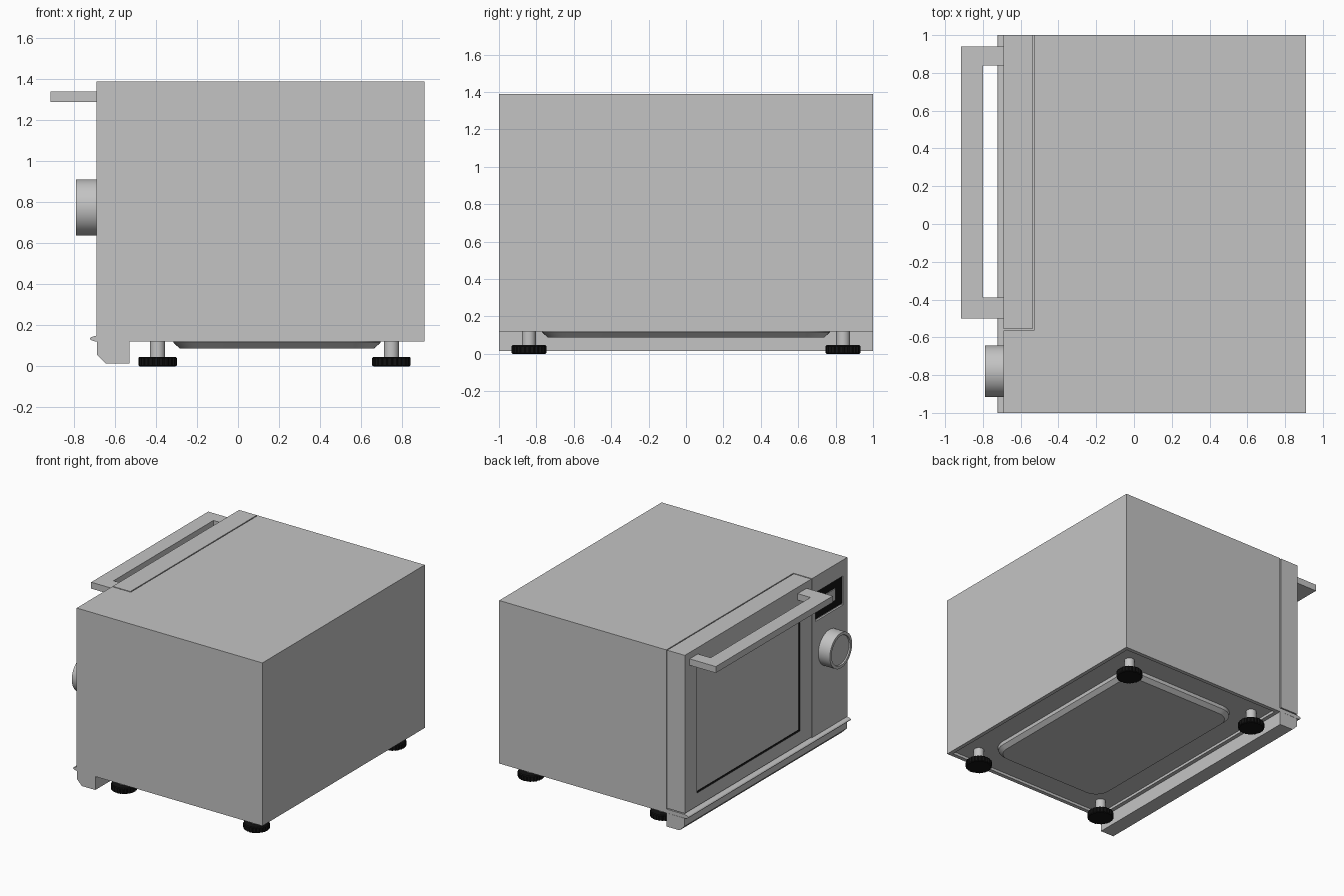
import bpy, bmesh, math
from mathutils import Matrix

if "Cube" in bpy.data.objects:
    bpy.data.objects.remove(bpy.data.objects["Cube"])


def material(name, rgb):
    m = bpy.data.materials.new(name)
    m.diffuse_color = (*rgb, 1)
    m.use_nodes = True
    m.node_tree.nodes["Principled BSDF"].inputs["Base Color"].default_value = m.diffuse_color
    return m


STEEL = material("steel grey", (0.55, 0.55, 0.55))
BLACK = material("rubber black", (0.006, 0.006, 0.006))


def finish(name, bm, mat, smooth=False):
    bmesh.ops.recalc_face_normals(bm, faces=bm.faces)
    me = bpy.data.meshes.new(name)
    bm.to_mesh(me)
    bm.free()
    me.materials.append(mat)
    ob = bpy.data.objects.new(name, me)
    bpy.context.collection.objects.link(ob)
    bpy.context.view_layer.objects.active = ob
    for o in bpy.context.selected_objects:
        o.select_set(False)
    ob.select_set(True)
    if smooth:
        bpy.ops.object.shade_smooth_by_angle(angle=math.radians(35))
    return ob


def prism(name, pts, axis, lo, hi, mat):
    """Extrude a closed outline: (x, y) along z, or (x, z) along y."""
    bm = bmesh.new()
    put = (lambda a, b, h: (a, b, h)) if axis == 'z' else (lambda a, b, h: (a, h, b))
    f = bm.faces.new([bm.verts.new(put(a, b, lo)) for a, b in pts])
    ext = bmesh.ops.extrude_face_region(bm, geom=[f])['geom']
    d = hi - lo
    bmesh.ops.translate(bm, verts=[v for v in ext if isinstance(v, bmesh.types.BMVert)],
                        vec=(0, 0, d) if axis == 'z' else (0, d, 0))
    return finish(name, bm, mat)


def box(name, x, y, z, mat):
    pts = [(x[0], y[0]), (x[1], y[0]), (x[1], y[1]), (x[0], y[1])]
    return prism(name, pts, 'z', z[0], z[1], mat)


def cut(ob, cutter):
    """Sink a recess into a part; the walls take the cutter's colour."""
    mod = ob.modifiers.new("recess", 'BOOLEAN')
    mod.operation, mod.object, mod.solver = 'DIFFERENCE', cutter, 'EXACT'
    mod.material_mode = 'TRANSFER'
    with bpy.context.temp_override(object=ob, active_object=ob, selected_objects=[ob]):
        bpy.ops.object.modifier_apply(modifier=mod.name)
    bpy.data.objects.remove(cutter)


def lathe(name, profile, n, matrix, mat, smooth=True, ribs=0.0):
    """Stack rings of (radius, height); ribs pulls in every other pair of points."""
    bm = bmesh.new()
    rings = []
    for r, h in profile:
        ring = []
        for i in range(n):
            a = 2 * math.pi * i / n
            k = r - (ribs if i % 4 > 1 else 0)
            ring.append(bm.verts.new((k * math.cos(a), k * math.sin(a), h)))
        rings.append(ring)
    for a, b in zip(rings, rings[1:]):
        for i in range(n):
            j = (i + 1) % n
            bm.faces.new((a[i], a[j], b[j], b[i]))
    bm.faces.new(rings[0])
    bm.faces.new(rings[-1])
    bm.transform(matrix)
    return finish(name, bm, mat, smooth)


FRONT, BACK, SEAM, SPLIT = -0.69, 0.91, -0.53, -0.565
BOT, TOP = 0.12, 1.39

# Cabinet: L-shaped footprint leaves room for the door
body = prism("cabinet", [(FRONT, -1), (BACK, -1), (BACK, 1), (SEAM, 1), (SEAM, SPLIT), (FRONT, SPLIT)],
             'z', BOT, TOP, STEEL)
cut(body, box("underside_cutter", (SEAM + 0.03, BACK - 0.03), (-0.97, 0.97), (0.05, BOT + 0.02), STEEL))

# Display recess in the control panel
cut(body, box("display_cutter", (-0.8, FRONT + 0.015), (-0.95, -0.61), (1.04, 1.265), STEEL))
box("display_screen", (FRONT + 0.009, FRONT + 0.016), (-0.945, -0.62), (1.05, 1.26), BLACK)
box("display_readout", (FRONT + 0.003, FRONT + 0.01), (-0.86, -0.73), (1.11, 1.20), STEEL)

# Door with sunken window and dark seal
door = box("door", (FRONT, SEAM - 0.008), (SPLIT + 0.008, 1), (0.158, TOP), STEEL)
cut(door, box("window_cutter", (-0.8, FRONT + 0.014), (-0.42, 0.85), (0.26, 1.25), BLACK))
box("window", (FRONT + 0.008, FRONT + 0.015), (-0.412, 0.842), (0.268, 1.242), STEEL)

# Flat U-shaped handle
prism("door_handle", [(FRONT, -0.5), (-0.915, -0.5), (-0.915, 0.94), (FRONT, 0.94),
                      (FRONT, 0.84), (-0.80, 0.84), (-0.80, -0.39), (FRONT, -0.39)],
      'z', 1.29, 1.34, STEEL)

# Ledge under the door and drip tray below it
prism("front_ledge", [(SEAM, 0.12), (-0.70, 0.122), (-0.718, 0.129), (-0.722, 0.136),
                      (-0.715, 0.143), (-0.69, 0.15), (SEAM, 0.15)], 'y', -1, 1, STEEL)
prism("drip_tray", [(SEAM, 0.015), (-0.645, 0.015), (-0.688, 0.058), (-0.688, 0.12), (SEAM, 0.12)],
      'y', -1, 1, STEEL)

# Control knob with dished face, pointing to -x
turn = Matrix.Translation((FRONT, -0.78, 0.775)) @ Matrix.Rotation(-math.pi / 2, 4, 'Y')
lathe("control_knob", [(0.137, 0), (0.137, 0.1), (0.115, 0.1), (0.112, 0.09)], 64, turn, STEEL)

# Pressed pan on the underside: rounded rectangle, tapering downwards


def rounded(hx, hy, r, z):
    pts = []
    for q, (sx, sy) in enumerate(((1, 1), (-1, 1), (-1, -1), (1, -1))):
        for i in range(9):
            a = math.pi / 2 * (q + i / 8)
            pts.append((0.19 + sx * (hx - r) + r * math.cos(a), sy * (hy - r) + r * math.sin(a), z))
    return pts


bm = bmesh.new()
loops = [[bm.verts.new(p) for p in rounded(*s)] for s in
         ((0.51, 0.775, 0.14, BOT + 0.03), (0.505, 0.77, 0.135, 0.115), (0.475, 0.74, 0.11, 0.088))]
for a, b in zip(loops, loops[1:]):
    for i in range(len(a)):
        j = (i + 1) % len(a)
        bm.faces.new((a[i], a[j], b[j], b[i]))
bm.faces.new(loops[-1])
bm.faces.new(loops[0])
finish("underside_pan", bm, STEEL, True)

# Four feet: ribbed rubber pad on a stem
for x in (-0.392, 0.748):
    for y in (-0.84, 0.84):
        at = Matrix.Translation((x, y, 0))
        lathe("foot_pad", [(0.088, 0), (0.094, 0.005), (0.094, 0.04), (0.088, 0.046)],
              96, at, BLACK, False, 0.004)
        lathe("foot_stem", [(0.037, 0.04), (0.037, BOT + 0.03)], 32, at, STEEL)
